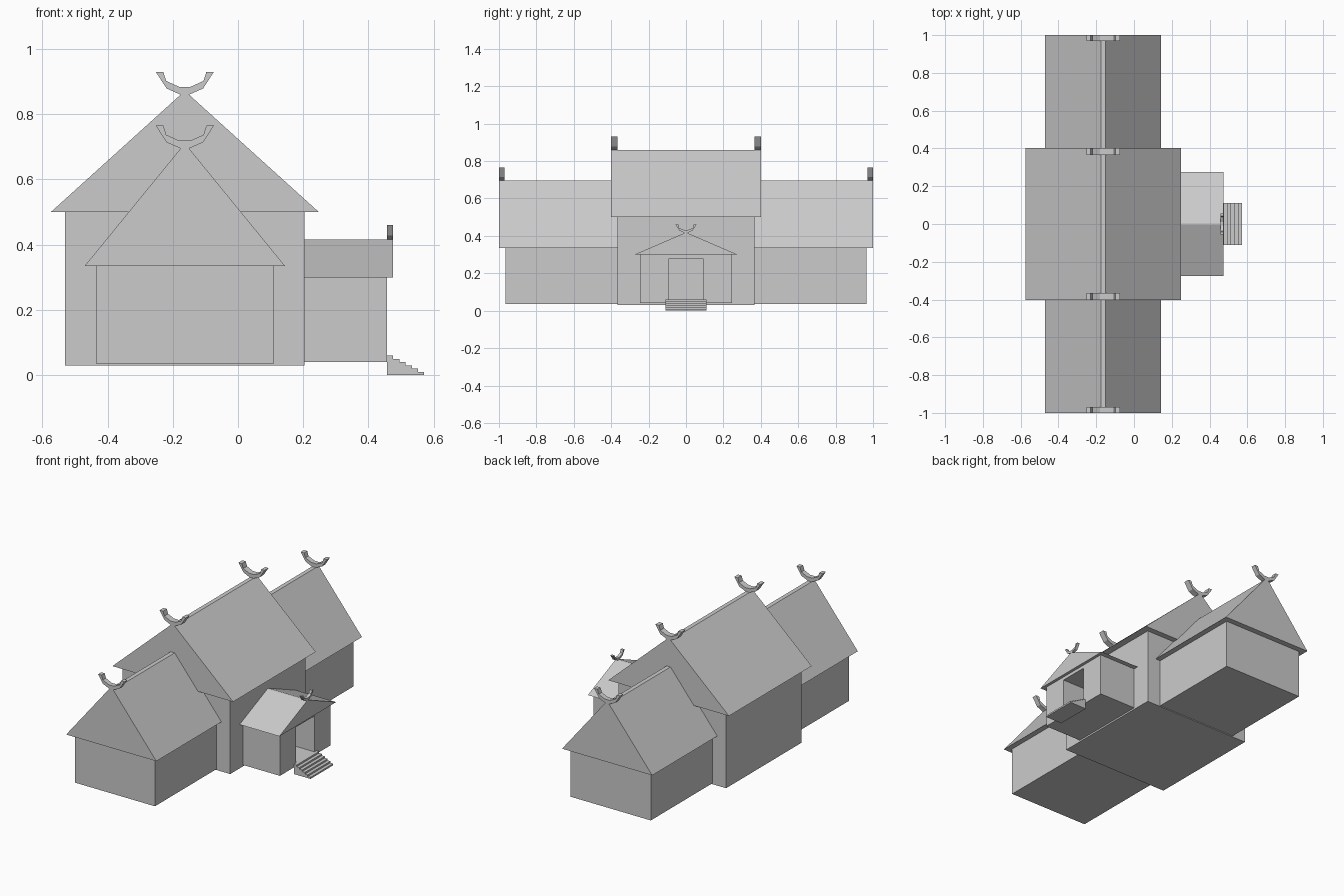
import bpy, bmesh
from mathutils import Vector

if "Cube" in bpy.data.objects:
    bpy.data.objects.remove(bpy.data.objects["Cube"])

CX = -0.163  # ridge line of the hall and the wing


def extrude(name, outline, place, a, b):
    """Solid from a 2D outline; place(u, v, t) maps it to space, t runs a to b."""
    bm = bmesh.new()
    verts = [bm.verts.new(place(u, v, a)) for u, v in outline]
    face = bm.faces.new(verts)
    offset = Vector(place(0, 0, b)) - Vector(place(0, 0, a))
    geo = bmesh.ops.extrude_face_region(bm, geom=[face])["geom"]
    bmesh.ops.translate(bm, vec=offset, verts=[g for g in geo if isinstance(g, bmesh.types.BMVert)])
    bmesh.ops.recalc_face_normals(bm, faces=bm.faces)
    mesh = bpy.data.meshes.new(name)
    bm.to_mesh(mesh)
    bm.free()
    obj = bpy.data.objects.new(name, mesh)
    bpy.context.collection.objects.link(obj)
    return obj


def along_y(u, v, t):
    return (u + CX, t, v)


def along_x(u, v, t):
    return (t, u, v)


def rect(w, z0, z1):
    return [(-w, z0), (w, z0), (w, z1), (-w, z1)]


def gable(w, ridge, z0, z1):
    return [(-w, z0), (w, z0), (ridge, z1), (-ridge, z1)]


def horns(z, s=1.0):
    half = [(0.013, 0), (0.056, 0.019), (0.089, 0.07), (0.066, 0.07), (0.057, 0.042), (0.017, 0.024)]
    pts = half + [(-u, v) for u, v in reversed(half)]
    return [(u * s, z + v * s) for u, v in pts]


# Tall central hall and long low wing running through it
extrude("hall_walls", rect(0.367, 0.03, 0.5), along_y, -0.367, 0.367)
extrude("hall_roof", gable(0.411, 0.013, 0.5, 0.86), along_y, -0.402, 0.402)
extrude("wing_walls", rect(0.273, 0.035, 0.335), along_y, -0.965, 0.965)
extrude("wing_roof", gable(0.307, 0.013, 0.335, 0.695), along_y, -1.0, 1.0)

# Horned gable finials at each ridge end
for part, z, y, depth in (("hall", 0.86, 0.402, 0.037), ("wing", 0.695, 1.0, 0.03)):
    for side, s in (("front", -1), ("back", 1)):
        extrude(f"{part}_{side}_horns", horns(z), along_y, s * y, s * (y - depth))

# Entrance porch with a doorway passage
porch = [(-0.245, 0.04), (0.245, 0.04), (0.245, 0.3), (-0.245, 0.3)]
doorway = [(-0.245, 0.04), (0.245, 0.04), (0.245, 0.3), (-0.245, 0.3),
           (-0.245, 0.06), (-0.09, 0.06), (-0.09, 0.28), (0.09, 0.28),
           (0.09, 0.06), (-0.09, 0.06)]
extrude("porch_floor", rect(0.09, 0.04, 0.06), along_x, 0.2, 0.457)
extrude("porch_walls", [(-0.245, 0.04), (-0.09, 0.04), (-0.09, 0.28), (0.09, 0.28),
                        (0.09, 0.04), (0.245, 0.04), (0.245, 0.3), (-0.245, 0.3)],
        along_x, 0.2, 0.457)
extrude("porch_roof", gable(0.276, 0.006, 0.3, 0.416), along_x, 0.2, 0.475)
extrude("porch_horns", horns(0.416, 0.63), along_x, 0.457, 0.475)

# Entrance steps
steps = [(0.457, 0), (0.571, 0)]
for i in range(6):
    x = 0.571 - i * 0.019
    steps += [(x, (i + 1) * 0.01), (x - 0.019, (i + 1) * 0.01)]
extrude("entrance_steps", steps, lambda u, v, t: (u, t, v), -0.11, 0.11)
